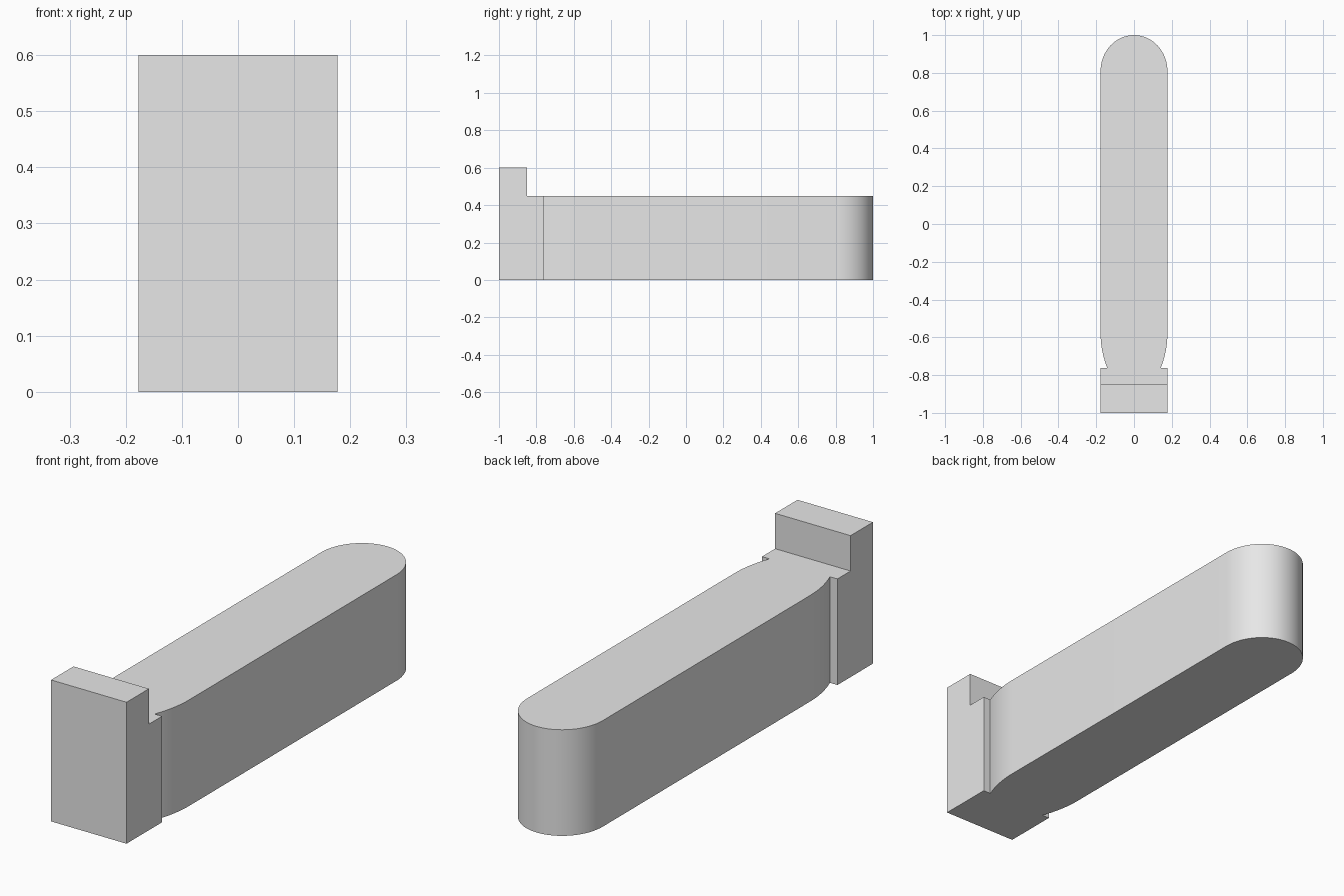
import bpy, bmesh, math

if "Cube" in bpy.data.objects:
    bpy.data.objects.remove(bpy.data.objects["Cube"])

HALF_W = 0.177       # half width of bar and head
BODY_TOP = 0.45
LIP_TOP = 0.60
LIP_Y = -0.85        # back of the raised lip
HEAD_Y = -0.762      # back of the square head
TAPER_Y = -0.58      # where the bar starts narrowing to the neck
NECK = 0.035         # narrowing per side at the neck
ROUND_Y = 0.81       # start of the rounded end

# Right half of the bar outline: neck taper, straight side, rounded end
right = [(HALF_W, LIP_Y), (HALF_W, HEAD_Y)]
for i in range(9):
    t = 1 - i / 8
    right.append((HALF_W - NECK * t * t, TAPER_Y + (HEAD_Y - TAPER_Y) * t))
for i in range(17):
    a = math.pi / 2 * i / 16
    right.append((HALF_W * math.cos(a), ROUND_Y + (1 - ROUND_Y) * math.sin(a)))
left = [(-x, y) for x, y in reversed(right[:-1])]

# Plan faces: bar and lip share one edge, so the result is one closed solid
bm = bmesh.new()
bar_verts = [bm.verts.new((x, y, 0)) for x, y in right + left]
lip_verts = [bm.verts.new((-HALF_W, -1, 0)), bm.verts.new((HALF_W, -1, 0)),
             bar_verts[0], bar_verts[-1]]
bar = bm.faces.new(bar_verts)
lip = bm.faces.new(lip_verts)


def raise_faces(faces, height, keep):
    res = bmesh.ops.extrude_face_region(bm, geom=faces, use_keep_orig=keep)["geom"]
    for v in (g for g in res if isinstance(g, bmesh.types.BMVert)):
        v.co.z += height
    return [g for g in res if isinstance(g, bmesh.types.BMFace)]


tops = raise_faces([bar, lip], BODY_TOP, True)
lip_top = min(tops, key=lambda f: f.calc_center_median().y)
raise_faces([lip_top], LIP_TOP - BODY_TOP, False)
stale = [f for f in bm.faces if f is lip_top and f.calc_center_median().z < LIP_TOP - 0.01]
if stale:
    bmesh.ops.delete(bm, geom=stale, context="FACES_ONLY")
bmesh.ops.recalc_face_normals(bm, faces=bm.faces[:])

mesh = bpy.data.meshes.new("key_bar")
bm.to_mesh(mesh)
bm.free()
obj = bpy.data.objects.new("key_bar", mesh)
bpy.context.collection.objects.link(obj)

# Plain grey finish
grey = bpy.data.materials.new("light grey")
grey.diffuse_color = (0.8, 0.8, 0.8, 1)
grey.use_nodes = True
grey.node_tree.nodes["Principled BSDF"].inputs["Base Color"].default_value = grey.diffuse_color
mesh.materials.append(grey)

bpy.context.view_layer.objects.active = obj
obj.select_set(True)
bpy.ops.object.shade_smooth_by_angle(angle=math.radians(30))
